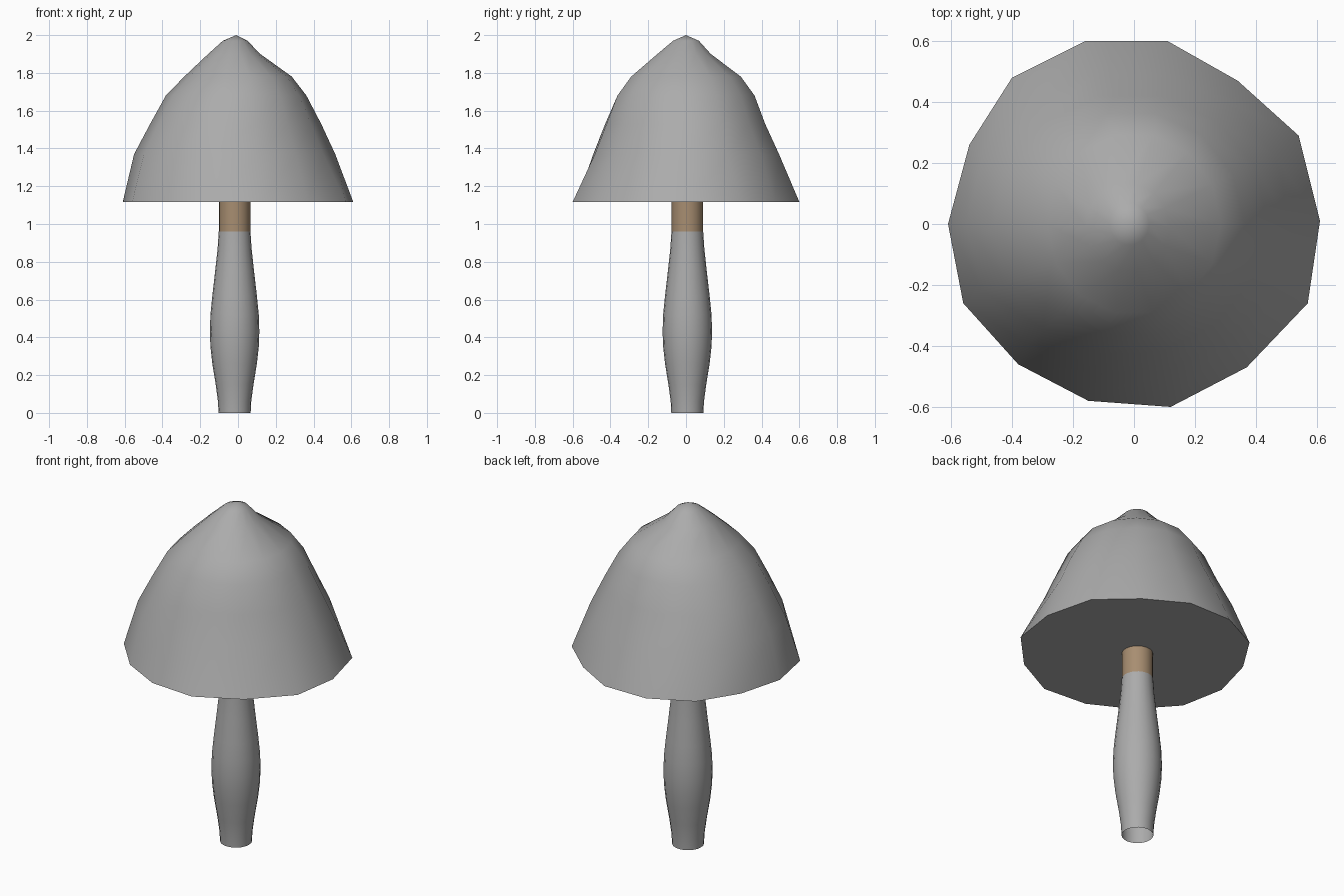
import bpy, bmesh, math
from math import sin, cos, tau, pi, radians

cube = bpy.data.objects.get("Cube")
if cube:
    bpy.data.objects.remove(cube, do_unlink=True)


def material(name, rgb):
    mat = bpy.data.materials.new(name)
    mat.use_nodes = True
    mat.diffuse_color = (*rgb, 1)
    mat.node_tree.nodes["Principled BSDF"].inputs["Base Color"].default_value = (*rgb, 1)
    return mat


grey = material("grey", (0.41, 0.41, 0.41))
tan = material("tan", (0.39, 0.27, 0.165))


def bridge(bm, low, high):
    """Join two rings of vertices with quads."""
    n = len(low)
    for i in range(n):
        j = (i + 1) % n
        bm.faces.new((low[i], low[j], high[j], high[i]))


def finish(bm, name, mat):
    mesh = bpy.data.meshes.new(name)
    bm.to_mesh(mesh)
    bm.free()
    mesh.materials.append(mat)
    obj = bpy.data.objects.new(name, mesh)
    bpy.context.collection.objects.link(obj)
    bpy.ops.object.select_all(action='DESELECT')
    obj.select_set(True)
    bpy.context.view_layer.objects.active = obj
    bpy.ops.object.shade_smooth_by_angle(angle=radians(60))
    return obj


def tube(name, profile, centre, mat, sides=20):
    """Open tube turned from (height, radius) pairs."""
    bm = bmesh.new()
    rings = [[bm.verts.new((centre[0] + r * cos(tau * i / sides),
                            centre[1] + r * sin(tau * i / sides), z))
              for i in range(sides)] for z, r in profile]
    for low, high in zip(rings, rings[1:]):
        bridge(bm, low, high)
    return finish(bm, name, mat)


# Stem: swollen shaft with a plain neck above it
axis = (-0.018, 0.007)
tube("stem", [(0, .085), (.06, .088), (.15, .1), (.26, .118), (.35, .128), (.43, .131),
              (.52, .128), (.62, .118), (.75, .103), (.87, .09), (.96, .084)], axis, grey)
tube("stem_neck", [(.96, .083), (1.12, .083)], axis, tan)

# Cap: uneven fourteen-sided rim, lofted through off-centre rings to a point
rim = [(.61, .01), (.54, .29), (.34, .47), (.11, .60), (-.16, .60), (-.40, .48), (-.54, .26),
       (-.61, 0), (-.56, -.26), (-.38, -.46), (-.15, -.58), (.12, -.60), (.37, -.47), (.57, -.26)]
# height, half width, half depth, centre x, centre y
levels = [(1.37, .535, .505, -.015, 0), (1.53, .455, .435, -.01, -.005),
          (1.68, .372, .372, -.01, 0), (1.78, .285, .298, 0, 0),
          (1.90, .138, .145, -.02, -.01), (1.97, .065, .07, -.015, 0)]

bm = bmesh.new()
low = [bm.verts.new((x, y, 1.117)) for x, y in rim]
bm.faces.new(list(reversed(low)))
for z, rx, ry, cx, cy in levels:
    high = []
    for i in range(len(rim)):
        a = tau * i / len(rim)
        # shallow dent on the front left, gentle swell opposite the lit side
        k = 1 - .04 * max(0, cos(a + pi / 4)) ** 4 * (z < 1.6)
        high.append(bm.verts.new((cx + rx * k * cos(a), cy + ry * k * sin(a), z)))
    bridge(bm, low, high)
    low = high
tip = bm.verts.new((-.01, 0, 2))
for i in range(len(low)):
    bm.faces.new((low[i], low[(i + 1) % len(low)], tip))
finish(bm, "cap", grey)
